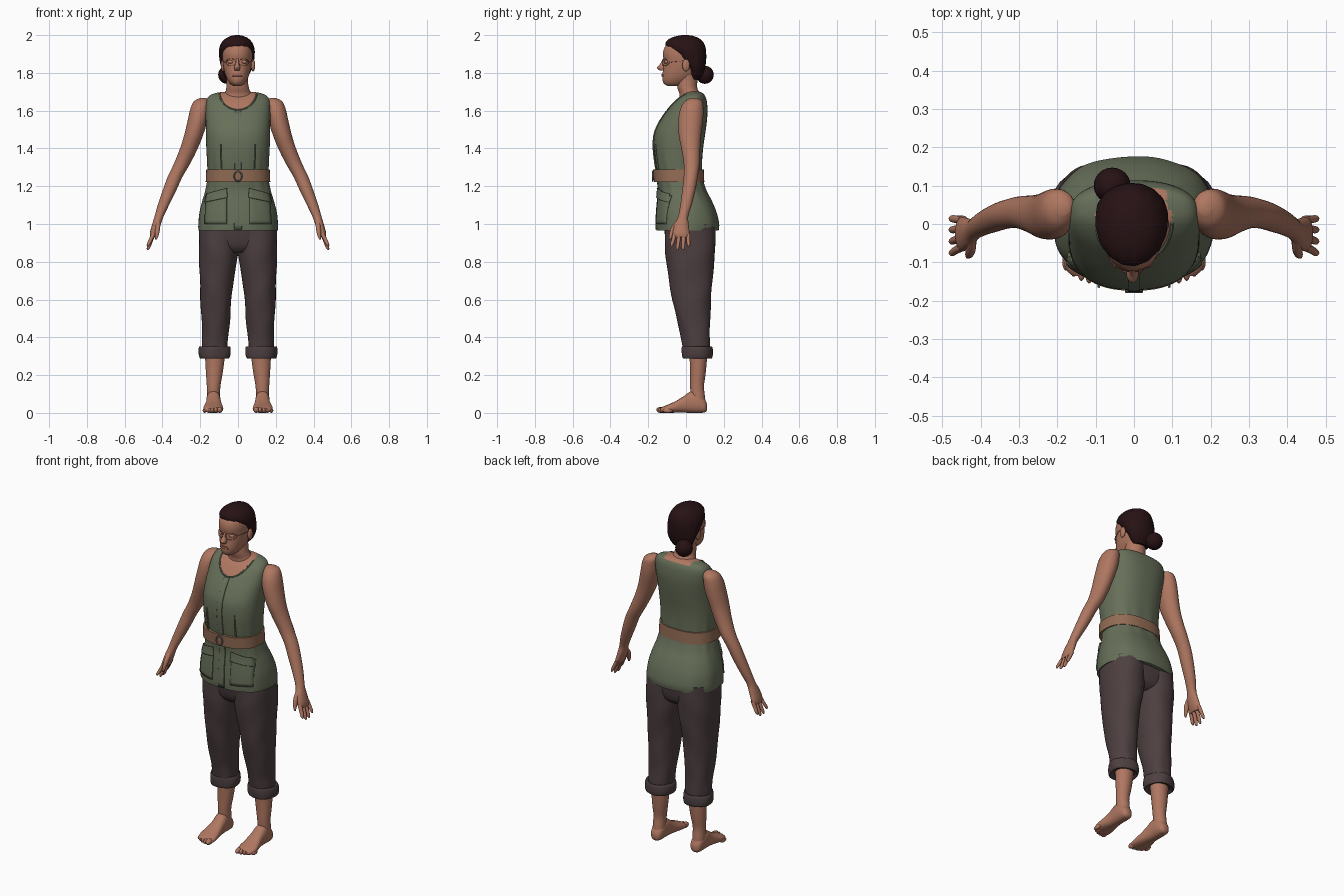
import bpy, bmesh, math
from mathutils import Vector
from mathutils.bvhtree import BVHTree


def material(name, rgb):
    m = bpy.data.materials.new(name)
    m.diffuse_color = (*rgb, 1)
    return m


SKIN = material("skin", (0.43, 0.185, 0.12))
LIP = material("lip", (0.33, 0.12, 0.09))
HAIR = material("dark hair", (0.02, 0.006, 0.007))
VEST = material("olive cloth", (0.135, 0.16, 0.10))
PANTS = material("brown cloth", (0.075, 0.05, 0.052))
BELT = material("tan leather", (0.29, 0.15, 0.09))
METAL = material("buckle metal", (0.16, 0.16, 0.15))


def finish(name, bm, mats, mirror=False):
    bmesh.ops.recalc_face_normals(bm, faces=bm.faces)
    me = bpy.data.meshes.new(name)
    bm.to_mesh(me)
    bm.free()
    for m in mats:
        me.materials.append(m)
    ob = bpy.data.objects.new(name, me)
    bpy.context.collection.objects.link(ob)
    if mirror:
        ob.modifiers.new("mirror", 'MIRROR').use_mirror_merge = False
    return ob


def spline(rows, sub):
    """Smooth interpolation through section rows."""
    if sub == 1:
        return rows
    out = []
    for i in range(len(rows) - 1):
        a, b, c, d = (rows[max(0, min(len(rows) - 1, i + k))] for k in (-1, 0, 1, 2))
        for s in range(sub):
            t = s / sub
            out.append([0.5 * (2 * q + (r - p) * t + (2 * p - 5 * q + 4 * r - w) * t * t
                               + (3 * q - p - 3 * r + w) * t ** 3)
                        for p, q, r, w in zip(a, b, c, d)])
    return out + [rows[-1]]


def loft(name, rows, mats, axis='z', seg=32, sub=4, power=2.0, mirror=False,
         fold=None, rule=None):
    """Rows are (position, centre x, half width, low, high) of rounded sections."""
    bm = bmesh.new()
    rings = []
    for t, cx, rx, lo, hi in spline(rows, sub):
        ring = []
        for k in range(seg):
            a = 2 * math.pi * k / seg
            c, s = math.cos(a), math.sin(a)
            f = 1 + (fold(a, t) if fold else 0)
            x = cx + rx * f * math.copysign(abs(c) ** (2 / power), c)
            v = (lo + hi) / 2 + (hi - lo) / 2 * f * math.copysign(abs(s) ** (2 / power), s)
            ring.append(bm.verts.new((x, v, t) if axis == 'z' else (x, t, v)))
        rings.append(ring)
    for r0, r1 in zip(rings, rings[1:]):
        for k in range(seg):
            j = (k + 1) % seg
            bm.faces.new((r0[k], r0[j], r1[j], r1[k]))
    bm.faces.new(rings[0])
    bm.faces.new(rings[-1])
    if rule:
        for f in bm.faces:
            f.material_index = rule(f.calc_center_median())
    return finish(name, bm, mats, mirror)


def ball(name, loc, size, mat, mirror=False):
    bm = bmesh.new()
    bmesh.ops.create_uvsphere(bm, u_segments=24, v_segments=14, radius=1)
    for v in bm.verts:
        v.co = Vector(v.co[i] * size[i] + loc[i] for i in range(3))
    return finish(name, bm, [mat], mirror)


def tree(ob):
    bm = bmesh.new()
    bm.from_mesh(ob.data)
    t = BVHTree.FromBMesh(bm)
    bm.free()
    return t


def front_hit(t, x, z, lift):
    p = t.ray_cast(Vector((x, -1, z)), Vector((0, 1, 0)))[0]
    return None if p is None else p - Vector((0, lift, 0))


def patch(name, t, corners, mat, lift=0.005, mirror=False, n=8):
    """Thin plate laid on the front of a surface; corners are (x, z)."""
    bm = bmesh.new()
    a, b, c, d = (Vector(p) for p in corners)
    g = []
    for i in range(n + 1):
        row = []
        for j in range(n + 1):
            p = a.lerp(b, i / n).lerp(d.lerp(c, i / n), j / n)
            row.append(bm.verts.new(front_hit(t, p.x, p.y, lift)))
        g.append(row)
    for i in range(n):
        for j in range(n):
            bm.faces.new((g[i][j], g[i + 1][j], g[i + 1][j + 1], g[i][j + 1]))
    ob = finish(name, bm, [mat], mirror)
    m = ob.modifiers.new("thickness", 'SOLIDIFY')
    m.thickness, m.offset = 0.008, 0


def tube(name, pts, r, mat, closed=False):
    """Round cord along points."""
    bm = bmesh.new()
    n, rings = len(pts), []
    for i, p in enumerate(pts):
        q0 = pts[(i - 1) % n] if closed else pts[max(i - 1, 0)]
        q1 = pts[(i + 1) % n] if closed else pts[min(i + 1, n - 1)]
        d = (q1 - q0).normalized()
        u = d.cross(Vector((0.1, 1, 0.1))).normalized()
        w = d.cross(u)
        rings.append([bm.verts.new(p + r * (u * math.cos(k * math.pi / 3) + w * math.sin(k * math.pi / 3)))
                      for k in range(6)])
    for i in range(n if closed else n - 1):
        for k in range(6):
            bm.faces.new((rings[i][k], rings[i][(k + 1) % 6],
                          rings[(i + 1) % n][(k + 1) % 6], rings[(i + 1) % n][k]))
    return finish(name, bm, [mat])


# Vest with bare skin inside the neckline
def neck_opening(c):
    if c.y < 0.035:
        return int((c.x / 0.1) ** 2 + ((c.z - 1.705) / 0.1) ** 2 < 1)
    return int(abs(c.x) < 0.085 and c.z > 1.685)


def vest_fold(a, z):
    low = max(0, 1.2 - z) * 4
    waist = math.exp(-((z - 1.25) / 0.1) ** 2)
    return 0.008 * low * math.sin(9 * a + 1) + 0.012 * waist * math.sin(14 * a + 6 * z)


vest = loft("vest", [
    (0.965, 0, .211, -.155, .172), (1.0, 0, .211, -.157, .175), (1.06, 0, .205, -.155, .162),
    (1.12, 0, .19, -.15, .138), (1.18, 0, .172, -.145, .108), (1.25, 0, .160, -.153, .088),
    (1.33, 0, .163, -.165, .086), (1.41, 0, .168, -.172, .092), (1.48, 0, .170, -.166, .102),
    (1.54, 0, .171, -.14, .11), (1.60, 0, .172, -.10, .114), (1.65, 0, .168, -.06, .11),
    (1.68, 0, .15, -.025, .10), (1.695, 0, .11, 0, .085), (1.702, 0, .05, .02, .065)],
    [VEST, SKIN], seg=96, sub=6, power=2.4, fold=vest_fold, rule=neck_opening)
vt = tree(vest)
edge = [front_hit(vt, .1 * math.cos(a), 1.705 - .1 * math.sin(a), 0)
        for a in (math.pi * k / 40 for k in range(41))]
tube("neckline_trim", [p for p in edge if p], 0.005, VEST)
patch("pocket", vt, [(.06, 1.0), (.175, 1.0), (.17, 1.15), (.06, 1.15)], VEST, .002, True)
patch("pocket_flap", vt, [(.055, 1.14), (.175, 1.115), (.165, 1.16), (.06, 1.19)], VEST, .009, True)
patch("front_placket", vt, [(-.02, .97), (.02, .97), (.015, 1.6), (-.015, 1.6)], VEST, .001, n=24)
patch("waist_pleat", vt, [(.085, 1.24), (.095, 1.24), (.093, 1.42), (.089, 1.42)], VEST, .004, True)

# Belt and buckle
loft("belt", [(1.222, 0, .155, -.15, .085), (1.222, 0, .171, -.17, .097),
              (1.288, 0, .168, -.174, .094), (1.288, 0, .155, -.15, .08)],
     [BELT], seg=64, sub=1, power=2.4)
tube("buckle", [Vector((.02 * math.cos(a), -.176, 1.253 + .026 * math.sin(a)))
                for a in (math.pi * k / 8 for k in range(16))], .004, METAL, True)

# Trousers with rolled cuffs
loft("trouser_leg", [
    (.30, .122, .066, -.01, .125), (.36, .122, .068, -.02, .128), (.42, .12, .07, -.03, .127),
    (.5, .118, .076, -.05, .128), (.6, .117, .082, -.073, .132), (.7, .112, .089, -.09, .14),
    (.8, .106, .1, -.104, .15), (.88, .102, .106, -.112, .155), (1.0, .1, .105, -.115, .155)],
    [PANTS], seg=40, power=2.2, mirror=True,
    fold=lambda a, z: .028 * max(0, .9 - z) * math.sin(5 * a + 22 * z) + .012 * math.sin(3 * a - 30 * z))
loft("hip_section", [(.85, 0, .10, -.07, .10), (.89, 0, .17, -.1, .14), (1.0, 0, .2, -.12, .155)],
     [PANTS], seg=40, power=2.4)
loft("rolled_cuff", [
    (.298, .124, .062, 0, .12), (.288, .124, .076, -.016, .136), (.305, .124, .083, -.021, .142),
    (.335, .124, .084, -.022, .141), (.352, .124, .078, -.018, .135), (.345, .124, .06, 0, .12)],
    [PANTS], seg=40, sub=3, mirror=True, fold=lambda a, z: .03 * math.sin(4 * a + 20 * z))

# Lower legs and bare feet
loft("lower_leg", [(.04, .13, .036, .03, .105), (.09, .13, .035, .025, .1), (.14, .129, .036, .022, .095),
                   (.2, .126, .043, .022, .103), (.27, .123, .05, .02, .11), (.34, .122, .054, .015, .115)],
     [SKIN], mirror=True)
loft("foot", [(.112, .13, .014, .015, .045), (.1, .13, .03, .003, .07), (.07, .13, .037, 0, .1),
              (.03, .13, .038, 0, .115), (-.01, .129, .04, .001, .09), (-.05, .13, .047, .001, .065),
              (-.09, .131, .053, 0, .046), (-.12, .128, .048, 0, .034), (-.135, .125, .035, .004, .026)],
     [SKIN], axis='y', power=2.4, mirror=True)
for i in range(5):
    ball("toe", (.097 + .02 * i, -.132 + .0022 * i * i, .016 - .001 * i),
         (.015 if i == 0 else .01, .025, .016 - .001 * i), SKIN, True)

# Arms and hands
loft("arm", [
    (1.668, .183, .015, .025, .055), (1.65, .193, .04, -.005, .085), (1.61, .202, .05, -.03, .092),
    (1.55, .213, .053, -.04, .09), (1.47, .235, .05, -.038, .08), (1.40, .26, .047, -.025, .075),
    (1.32, .296, .043, -.012, .072), (1.25, .333, .039, -.012, .062), (1.18, .362, .036, -.02, .05),
    (1.10, .395, .03, -.03, .03), (1.04, .418, .024, -.042, .012), (1.0, .431, .023, -.06, .014),
    (.955, .446, .02, -.07, .018), (.93, .453, .013, -.066, .017)], [SKIN], mirror=True)
for y, tip in ((-.06, .88), (-.036, .862), (-.012, .862), (.011, .88)):
    dy = y * .25
    loft("finger", [(.95, .446, .012, y - .011, y + .011),
                    ((.95 + tip) / 2, .463, .011, y + dy / 2 - .01, y + dy / 2 + .01),
                    (tip + .012, .474, .009, y + dy - .009, y + dy + .009),
                    (tip, .478, .003, y + dy - .003, y + dy + .003)],
         [SKIN], seg=12, mirror=True)
loft("thumb", [(1.02, .423, .012, -.05, -.02), (.98, .425, .013, -.08, -.045),
               (.94, .43, .01, -.09, -.068), (.918, .434, .004, -.09, -.08)], [SKIN], seg=14, mirror=True)

# Neck and head
loft("neck", [(1.66, 0, .09, -.035, .09), (1.69, 0, .07, -.035, .075), (1.72, -.002, .06, -.045, .06),
              (1.76, -.004, .056, -.05, .06), (1.82, -.004, .055, -.05, .06)], [SKIN])
head = loft("head", [
    (1.73, -.004, .02, -.095, -.04), (1.742, -.004, .037, -.116, .0), (1.765, -.004, .053, -.125, .035),
    (1.795, -.004, .065, -.124, .065), (1.83, -.004, .073, -.12, .08), (1.865, -.004, .077, -.118, .087),
    (1.90, -.004, .079, -.122, .09), (1.935, -.004, .075, -.113, .088), (1.965, -.004, .058, -.085, .07),
    (1.985, -.004, .025, -.04, .03)], [SKIN], seg=48, power=2.15)
ht = tree(head)
loft("nose", [(1.875, -.004, .007, -.123, -.1), (1.85, -.004, .01, -.135, -.1),
              (1.828, -.004, .016, -.154, -.1), (1.812, -.004, .013, -.138, -.1)], [SKIN], seg=16)
ball("ear", (.08, .0, 1.84), (.011, .02, .032), SKIN, True)
patch("lips", ht, [(-.029, 1.782), (.021, 1.782), (.013, 1.794), (-.021, 1.794)], LIP, .002)
for s in (-1, 1):
    ex = -.004 + s * .034
    ball("eyelid", (ex, -.104, 1.858), (.018, .012, .01), SKIN)
    rim = [front_hit(ht, ex + .026 * math.cos(a), 1.856 + .019 * math.sin(a), .006)
           for a in (math.pi * k / 12 for k in range(24))]
    tube("spectacle_rim", rim, .0016, LIP, True)
    tube("spectacle_temple", [rim[0 if s > 0 else 12], Vector((s * .08 - .004, -.04, 1.862)),
                              Vector((s * .085 - .004, 0, 1.864))], .0016, LIP)

# Swept-back hair with a low side bun
loft("hair", [
    (1.765, -.01, .045, .02, .07), (1.79, -.008, .066, .015, .088), (1.825, -.006, .081, .0, .1),
    (1.86, -.006, .09, -.035, .106), (1.895, -.006, .094, -.07, .107), (1.93, -.006, .093, -.102, .104),
    (1.96, -.006, .081, -.108, .093), (1.982, -.005, .06, -.085, .07), (1.995, -.005, .034, -.05, .04),
    (2.0, -.005, .01, -.02, .01)], [HAIR], seg=64,
    fold=lambda a, z: .008 * math.sin(16 * a))
ball("hair_bun", (-.057, .1, 1.79), (.048, .047, .048), HAIR)

# Shading
for ob in bpy.context.scene.objects:
    ob.select_set(True)
bpy.context.view_layer.objects.active = vest
bpy.ops.object.shade_smooth_by_angle(angle=math.radians(45))
